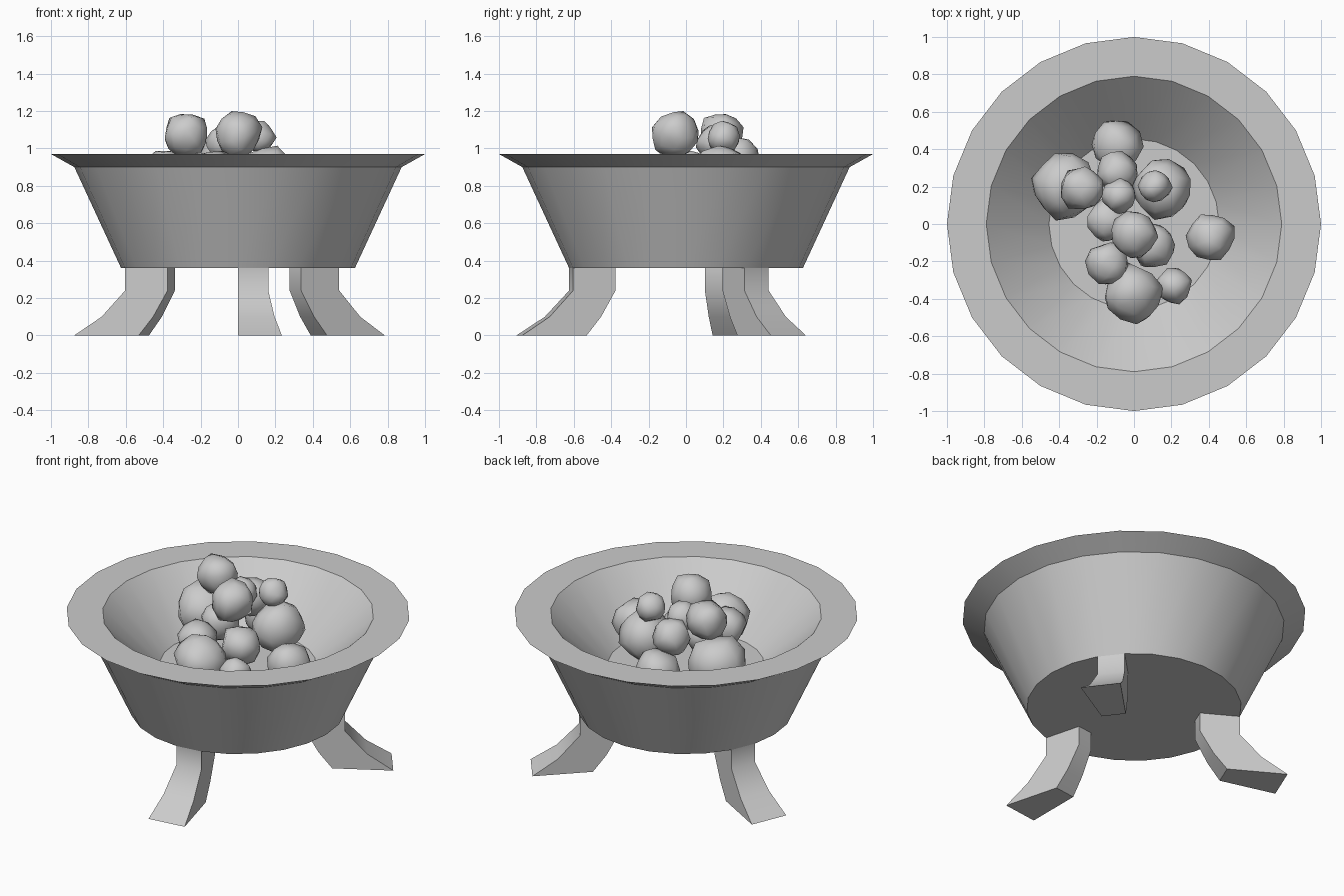
import bpy, bmesh, math, random
from mathutils import Vector

if "Cube" in bpy.data.objects:
    bpy.data.objects.remove(bpy.data.objects["Cube"])

random.seed(4)
SIDES = 24


def finish(name, bm, angle):
    """Turn a bmesh into an object with smooth shading and sharp edges."""
    bmesh.ops.recalc_face_normals(bm, faces=bm.faces)
    me = bpy.data.meshes.new(name)
    bm.to_mesh(me)
    bm.free()
    ob = bpy.data.objects.new(name, me)
    bpy.context.collection.objects.link(ob)
    bpy.ops.object.select_all(action='DESELECT')
    ob.select_set(True)
    bpy.context.view_layer.objects.active = ob
    bpy.ops.object.shade_smooth_by_angle(angle=math.radians(angle))
    return ob


def polar(r, z, deg):
    a = math.radians(deg)
    return (r * math.cos(a), r * math.sin(a), z)


# Fire bowl: outer wall, flared rim, sloping inner wall and floor
profile = [(0.625, 0.36), (0.875, 0.90), (1.0, 0.97), (0.79, 0.97), (0.455, 0.65)]
bm = bmesh.new()
rings = [[bm.verts.new(polar(r, z, i * 360 / SIDES)) for i in range(SIDES)]
         for r, z in profile]
for a, b in zip(rings, rings[1:]):
    for i in range(SIDES):
        j = (i + 1) % SIDES
        bm.faces.new((a[i], a[j], b[j], b[i]))
bm.faces.new(rings[0])
bm.faces.new(rings[-1])
finish("bowl", bm, 30)

# Three curved legs, each one bowl segment wide
leg_rows = [(0.39, 0.625, 0.36), (0.39, 0.625, 0.24), (0.47, 0.755, 0.10), (0.55, 0.907, 0.0)]
for n, start in enumerate((-90, 30, 150)):
    bm = bmesh.new()
    rows = [[bm.verts.new(polar(r, z, start + d))
             for r, d in ((ri, 0), (ro, 0), (ro, 15), (ri, 15))]
            for ri, ro, z in leg_rows]
    for a, b in zip(rows, rows[1:]):
        for i in range(4):
            j = (i + 1) % 4
            bm.faces.new((a[i], a[j], b[j], b[i]))
    bm.faces.new(rows[0])
    bm.faces.new(rows[-1])
    finish(f"leg_{n + 1}", bm, 46)

# Pile of lumpy coals: x, y, z, radius
coals = [
    (-0.09, 0.42, 0.78, 0.135), (-0.37, 0.20, 0.82, 0.175),
    (-0.28, 0.19, 1.075, 0.12), (-0.09, 0.28, 0.95, 0.11),
    (-0.08, 0.15, 1.03, 0.09), (0.15, 0.19, 0.86, 0.155),
    (0.11, 0.20, 1.06, 0.085), (0.0, -0.06, 1.075, 0.125),
    (0.10, -0.12, 0.84, 0.115), (-0.14, 0.02, 0.88, 0.11),
    (-0.14, -0.21, 0.85, 0.115), (-0.01, -0.37, 0.81, 0.15),
    (0.21, -0.33, 0.77, 0.095), (0.41, -0.07, 0.79, 0.125),
]
for n, (x, y, z, r) in enumerate(coals):
    bm = bmesh.new()
    bmesh.ops.create_icosphere(bm, subdivisions=2, radius=1)
    turn = Vector([random.uniform(-1, 1) for _ in range(3)]).to_track_quat('Z', 'Y')
    for v in bm.verts:
        # push towards a rounded block, then roughen
        boxy = v.co / max(abs(c) for c in v.co)
        co = turn @ (v.co.lerp(boxy, 0.22) * random.uniform(0.89, 1.05))
        v.co = Vector((x, y, z)) + co * r
    finish(f"coal_{n + 1}", bm, 50)
